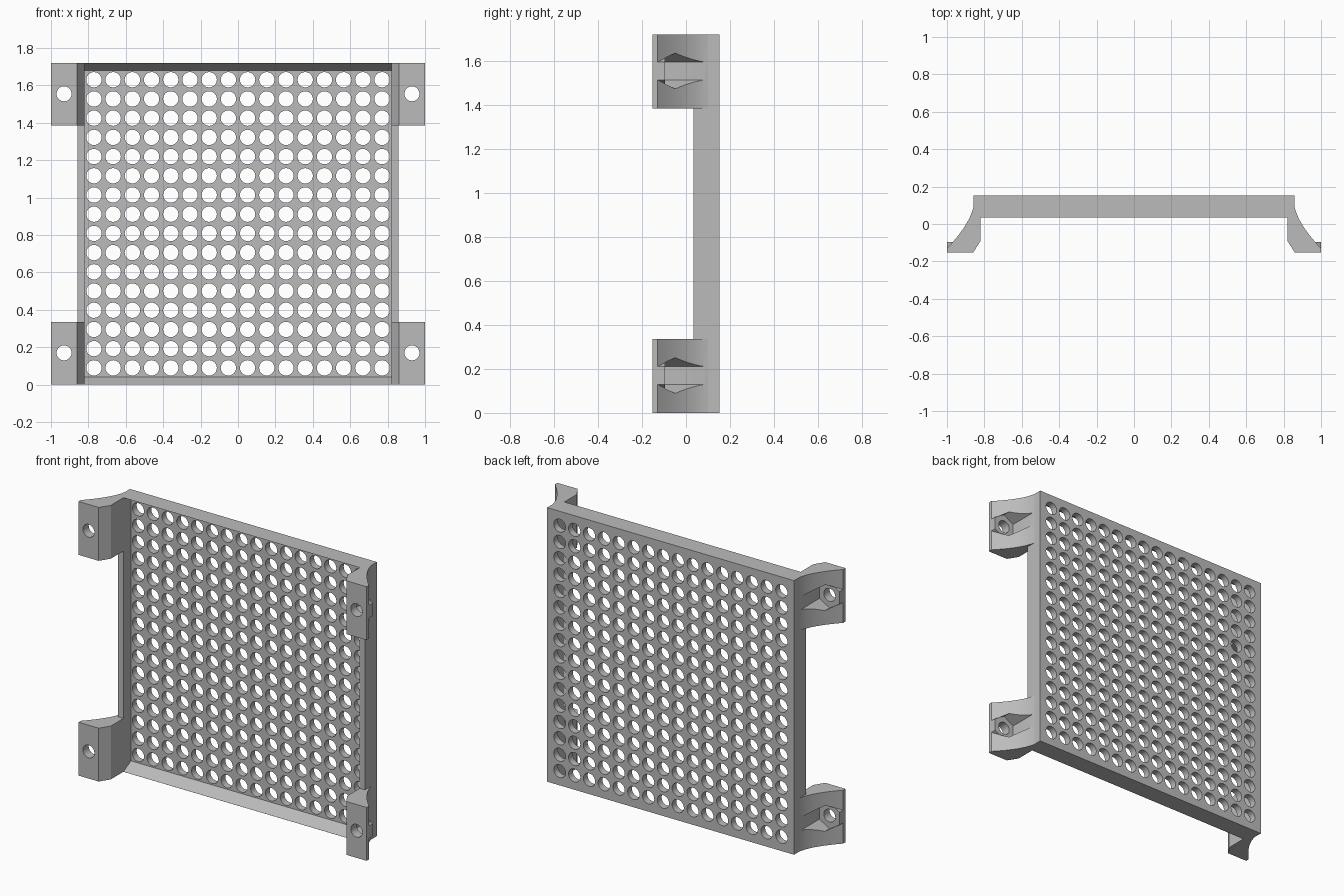
import bpy, bmesh
from math import cos, sin, radians
from mathutils import Matrix, Vector

if "Cube" in bpy.data.objects:
    bpy.data.objects.remove(bpy.data.objects["Cube"])

HEIGHT, HALF_W, BACK = 1.72, 0.857, 0.153
FOOT_H, SCREW_X = 0.335, 0.93

grey = bpy.data.materials.new("plain_grey")
grey.use_nodes = True
grey.diffuse_color = (0.5, 0.5, 0.5, 1)
grey.node_tree.nodes["Principled BSDF"].inputs["Base Color"].default_value = (0.5, 0.5, 0.5, 1)


def finish(name, bm):
    bmesh.ops.recalc_face_normals(bm, faces=bm.faces)
    mesh = bpy.data.meshes.new(name)
    bm.to_mesh(mesh)
    bm.free()
    mesh.materials.append(grey)
    obj = bpy.data.objects.new(name, mesh)
    bpy.context.collection.objects.link(obj)
    return obj


def loft(name, start, end):
    """Closed solid between two matching outlines."""
    bm = bmesh.new()
    a = [bm.verts.new(p) for p in start]
    b = [bm.verts.new(p) for p in end]
    bm.faces.new(a)
    bm.faces.new(b)
    for i in range(len(a)):
        j = (i + 1) % len(a)
        bm.faces.new((a[i], a[j], b[j], b[i]))
    return finish(name, bm)


def rect(half_x, z0, z1, y):
    return [(-half_x, y, z0), (half_x, y, z0), (half_x, y, z1), (-half_x, y, z1)]


def polygon(sides, radius, x, z, y, turn=0):
    angles = [radians(turn + 360 * i / sides) for i in range(sides)]
    return [(x + radius * cos(t), y, z + radius * sin(t)) for t in angles]


def rod(name, sides, radius, x, z, y0, y1, turn=0):
    return loft(name, polygon(sides, radius, x, z, y0, turn),
                polygon(sides, radius, x, z, y1, turn))


def apply(obj, mod):
    bpy.context.view_layer.objects.active = obj
    bpy.ops.object.modifier_apply(modifier=mod.name)


def combine(obj, other, operation):
    mod = obj.modifiers.new(operation, 'BOOLEAN')
    mod.operation, mod.solver, mod.object = operation, 'EXACT', other
    apply(obj, mod)
    bpy.data.objects.remove(other)


def smooth(obj):
    bpy.ops.object.select_all(action='DESELECT')
    obj.select_set(True)
    bpy.context.view_layer.objects.active = obj
    bpy.ops.object.shade_smooth_by_angle(angle=radians(30))


# Panel: shallow tray with sloped top and bottom lips
panel = loft("perforated_panel", rect(HALF_W, 0, HEIGHT, 0.035), rect(HALF_W, 0, HEIGHT, BACK))
recess = loft("recess_cutter", rect(0.82, -0.005, HEIGHT + 0.005, 0.025),
              rect(0.82, 0.04, HEIGHT - 0.04, 0.11))
combine(panel, recess, 'DIFFERENCE')

# Grid of round vent holes
bm = bmesh.new()
COUNT, PITCH = 16, 0.1027
for i in range(COUNT):
    for j in range(COUNT):
        place = Vector(((i - 7.5) * PITCH, 0.13, HEIGHT / 2 + (j - 7.5) * PITCH))
        bmesh.ops.create_cone(bm, cap_ends=True, segments=24, radius1=0.041, radius2=0.041,
                              depth=0.1, matrix=Matrix.Translation(place) @ Matrix.Rotation(radians(90), 4, 'X'))
combine(panel, finish("vent_cutter", bm), 'DIFFERENCE')
smooth(panel)

# Mounting feet: curved bracket, hexagonal nut pocket and screw hole
P0, P1, P2 = Vector((HALF_W, 0.1)), Vector((0.875, 0.0)), Vector((1.0, -0.13))
STEPS = 12
curve = []
for k in range(STEPS + 1):
    t = k / STEPS
    curve.append(P0 * (1 - t) ** 2 + P1 * 2 * t * (1 - t) + P2 * t * t)
outline = [(0.84, 0.1), (0.84, 0.035), (0.82, 0.035), (0.82, -0.09), (0.86, -BACK), (1.0, -BACK)]
outline += [tuple(p) for p in reversed(curve)]

for label, base, screw_z in (("lower", 0, 0.17), ("upper", HEIGHT - FOOT_H, 1.555)):
    foot = loft(label + "_feet", [(x, y, base) for x, y in outline],
                [(x, y, base + FOOT_H) for x, y in outline])
    combine(foot, rod("nut_seat", 6, 0.0803, SCREW_X, screw_z, -0.14, -0.09, 30), 'UNION')
    combine(foot, rod("nut_pocket", 6, 0.081, SCREW_X, screw_z, -0.095, 0.2, 30), 'DIFFERENCE')
    combine(foot, rod("screw_hole", 32, 0.04, SCREW_X, screw_z, -0.3, 0.2), 'DIFFERENCE')
    mirror = foot.modifiers.new("both_sides", 'MIRROR')
    mirror.use_mirror_merge = False
    apply(foot, mirror)
    smooth(foot)
